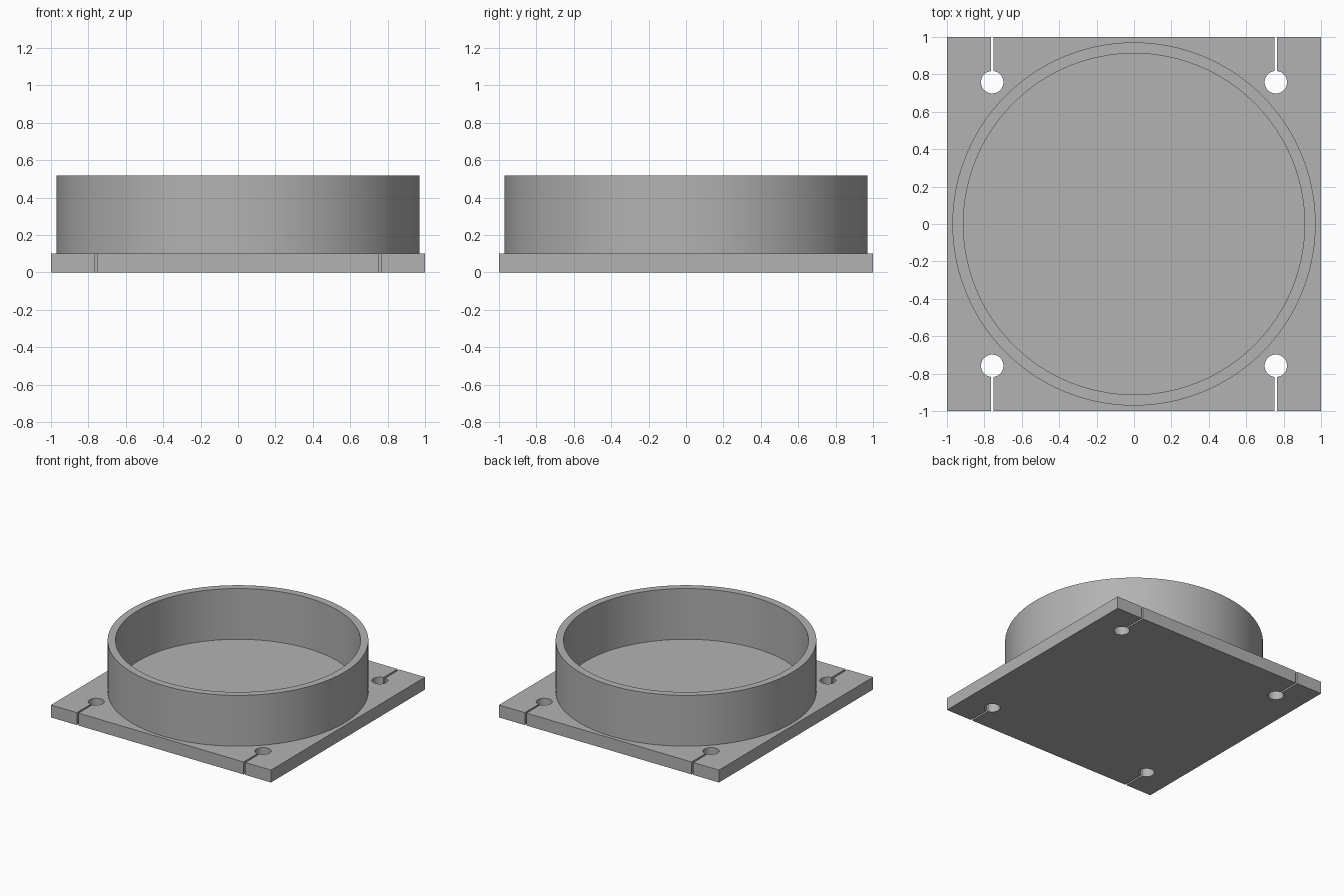
import bpy
import bmesh
from math import asin, cos, pi, radians, sin, sqrt

if "Cube" in bpy.data.objects:
    bpy.data.objects.remove(bpy.data.objects["Cube"])

PLATE_TOP, RING_TOP = 0.102, 0.519
RING_OUTER, RING_INNER = 0.971, 0.912
HOLE_POS, HOLE_RADIUS, SLOT_HALF = 0.758, 0.06, 0.0075

grey = bpy.data.materials.new("plain grey")
grey.use_nodes = True
colour = (0.45, 0.45, 0.45, 1)
grey.diffuse_color = colour
grey.node_tree.nodes["Principled BSDF"].inputs["Base Color"].default_value = colour


def finish(bm, name):
    bmesh.ops.recalc_face_normals(bm, faces=bm.faces[:])
    mesh = bpy.data.meshes.new(name)
    bm.to_mesh(mesh)
    bm.free()
    mesh.materials.append(grey)
    obj = bpy.data.objects.new(name, mesh)
    bpy.context.collection.objects.link(obj)
    bpy.ops.object.select_all(action="DESELECT")
    obj.select_set(True)
    bpy.context.view_layer.objects.active = obj
    bpy.ops.object.shade_smooth_by_angle(angle=radians(30))
    return obj


def keyhole(x, steps=40):
    """Slot from the front edge into a round hole, walked left to right."""
    gap = asin(SLOT_HALF / HOLE_RADIUS)
    points = [(x - SLOT_HALF, -1)]
    for i in range(steps + 1):
        a = -pi / 2 - gap - (2 * pi - 2 * gap) * i / steps
        points.append((x + HOLE_RADIUS * cos(a), -HOLE_POS + HOLE_RADIUS * sin(a)))
    return points + [(x + SLOT_HALF, -1)]


# Square base plate with four slotted screw holes
front = [(-1, -1)] + keyhole(-HOLE_POS) + keyhole(HOLE_POS) + [(1, -1)]
outline = front + [(-x, -y) for x, y in front]
bm = bmesh.new()
base = bm.faces.new([bm.verts.new((x, y, 0)) for x, y in outline])
top = bmesh.ops.extrude_face_region(bm, geom=[base], use_keep_orig=True)
for v in top["geom"]:
    if isinstance(v, bmesh.types.BMVert):
        v.co.z = PLATE_TOP
finish(bm, "base_plate")

# Round upright collar, spun from its wall section
bm = bmesh.new()
section = [(RING_INNER, PLATE_TOP), (RING_OUTER, PLATE_TOP),
           (RING_OUTER, RING_TOP), (RING_INNER, RING_TOP)]
verts = [bm.verts.new((r, 0, z)) for r, z in section]
edges = [bm.edges.new((verts[i], verts[(i + 1) % 4])) for i in range(4)]
bmesh.ops.spin(bm, geom=verts + edges, cent=(0, 0, 0), axis=(0, 0, 1),
               angle=2 * pi, steps=128, use_merge=True)
bmesh.ops.remove_doubles(bm, verts=bm.verts[:], dist=0.0001)
finish(bm, "round_collar")
